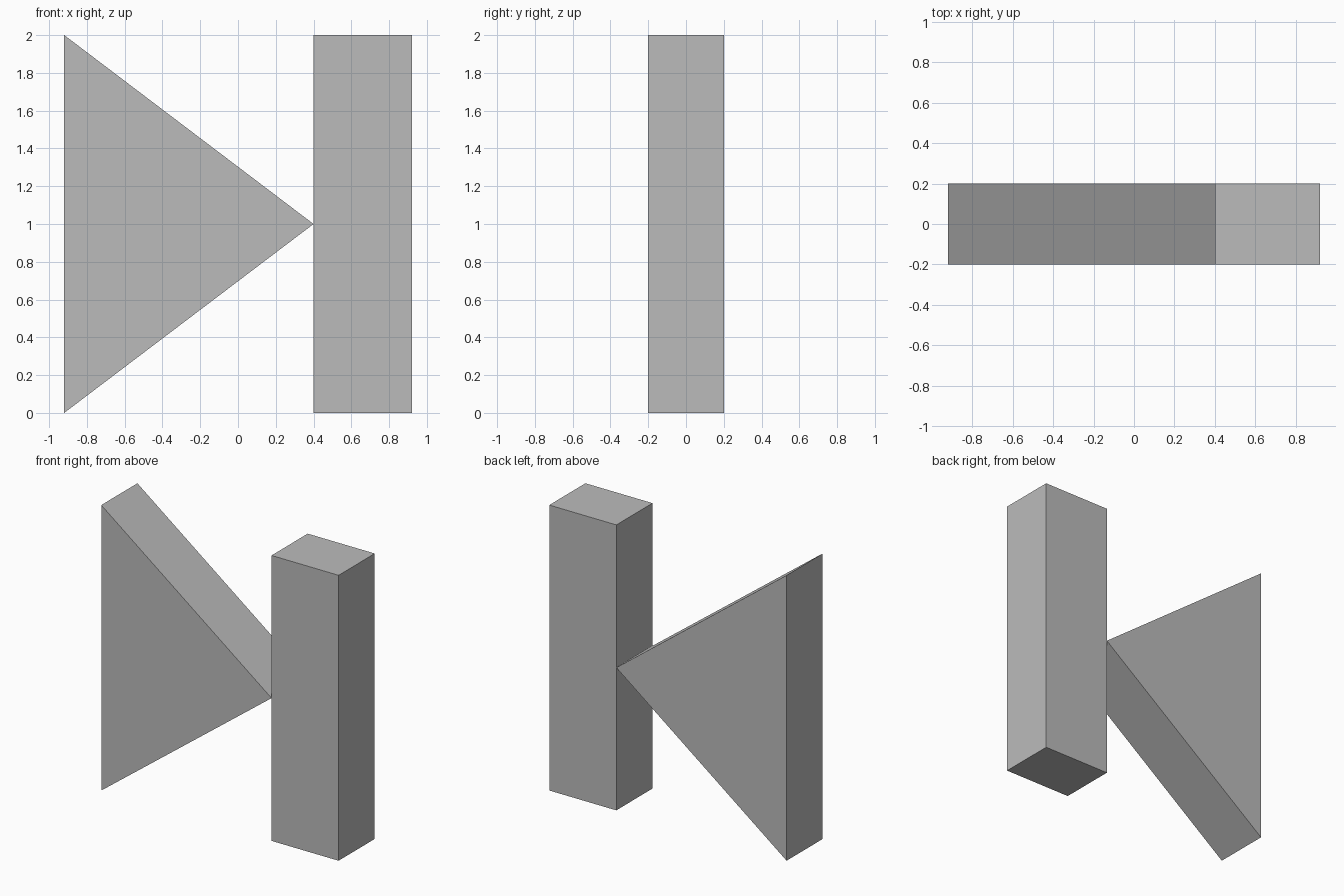
import bpy
import bmesh

cube = bpy.data.objects.get("Cube")
if cube:
    bpy.data.objects.remove(cube, do_unlink=True)

DEPTH = 0.4
HEIGHT = 2.0
LEFT, JOIN, RIGHT = -0.92, 0.4, 0.92

# Single flat colour
grey = bpy.data.materials.new("plain_grey")
grey.use_nodes = True
colour = (0.5, 0.5, 0.5, 1.0)
grey.diffuse_color = colour
grey.node_tree.nodes["Principled BSDF"].inputs["Base Color"].default_value = colour


def extruded(name, outline):
    """Extrude an x-z outline through the depth, centred on y = 0."""
    bm = bmesh.new()
    face = bm.faces.new([bm.verts.new((x, -DEPTH / 2, z)) for x, z in outline])
    result = bmesh.ops.extrude_face_region(bm, geom=[face])
    moved = [g for g in result["geom"] if isinstance(g, bmesh.types.BMVert)]
    bmesh.ops.translate(bm, verts=moved, vec=(0, DEPTH, 0))
    bmesh.ops.recalc_face_normals(bm, faces=bm.faces)
    mesh = bpy.data.meshes.new(name)
    bm.to_mesh(mesh)
    bm.free()
    mesh.materials.append(grey)
    obj = bpy.data.objects.new(name, mesh)
    bpy.context.collection.objects.link(obj)
    return obj


# Triangular wedge pointing at the bar
extruded("triangle_wedge", [(LEFT, 0), (JOIN, HEIGHT / 2), (LEFT, HEIGHT)])

# Upright rectangular bar
extruded("upright_bar", [(JOIN, 0), (RIGHT, 0), (RIGHT, HEIGHT), (JOIN, HEIGHT)])
